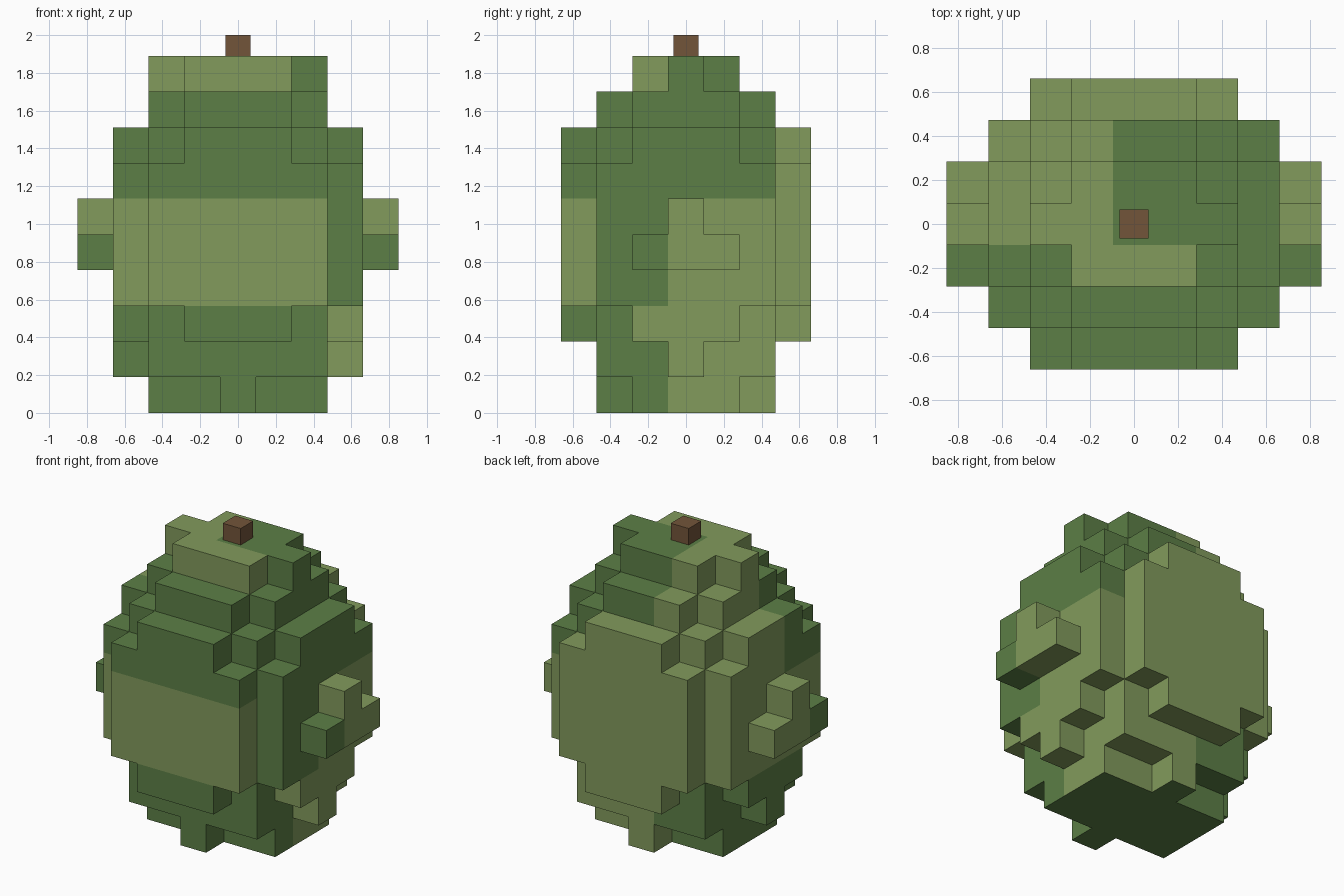
import bpy, bmesh
from mathutils import Vector

if "Cube" in bpy.data.objects:
    bpy.data.objects.remove(bpy.data.objects["Cube"])

V = 0.189  # block size


def material(name, rgb):
    m = bpy.data.materials.new(name)
    m.diffuse_color = (*rgb, 1)
    m.use_nodes = True
    m.node_tree.nodes["Principled BSDF"].inputs["Base Color"].default_value = m.diffuse_color
    return m


dark = material("dark green", (0.107, 0.212, 0.061))
light = material("light green", (0.223, 0.328, 0.107))
brown = material("stem brown", (0.171, 0.091, 0.042))

# Each layer, bottom to top: half-width in x for rows |y| = 0, 1, 2, 3
LAYERS = [
    [2, 2, 0],
    [3, 2, 2],
    [3, 3, 2, 1],
    [3, 3, 3, 2],
    [4, 4, 3, 2],
    [4, 3, 3, 2],
    [3, 3, 3, 2],
    [3, 3, 2, 1],
    [2, 2, 1],
    [2, 1],
]
blocks = {(x, y, z)
          for z, rows in enumerate(LAYERS)
          for y in range(1 - len(rows), len(rows))
          for x in range(-rows[abs(y)], rows[abs(y)] + 1)}


def is_light(x, y, z):
    """Patchwork of light and dark blocks by octant, with painted outer plates."""
    if y == 3:                          # back plate
        return True
    if z == 9 and y < 0:                # front of the cap
        return True
    if z <= 2:                          # lower third
        return (x >= 0 and y >= 0) or (x, y, z) == (3, -1, 2)
    if z <= 5:                          # middle third
        if abs(x) == 4:
            return y >= 0
        return x < 0 or y >= 0 or y == -3
    return x < 0 and y >= 0             # upper third


# Body: outer faces of the stacked blocks
bm = bmesh.new()
corners = {}


def vert(p):
    key = tuple(round(c * 2) for c in p)
    if key not in corners:
        corners[key] = bm.verts.new(p * V)
    return corners[key]


for b in sorted(blocks):
    centre = Vector((b[0], b[1], b[2] + 0.5))
    for axis in range(3):
        for sign in (-1, 1):
            n = Vector((0, 0, 0))
            n[axis] = sign
            if tuple(int(b[i] + n[i]) for i in range(3)) in blocks:
                continue
            u = Vector((0, 0, 0))
            u[(axis + 1) % 3] = 0.5
            w = n.cross(u)
            mid = centre + n * 0.5
            face = bm.faces.new([vert(mid + d) for d in (-u - w, u - w, u + w, w - u)])
            underside = b[2] == 0 and axis == 2 and sign < 0
            face.material_index = int(is_light(*b) and not underside)

mesh = bpy.data.meshes.new("fruit_body")
bm.to_mesh(mesh)
bm.free()
mesh.materials.append(dark)
mesh.materials.append(light)
body = bpy.data.objects.new("fruit_body", mesh)
bpy.context.collection.objects.link(body)

# Stem
bpy.ops.mesh.primitive_cube_add(size=1, location=(0, 0, 1.945))
stem = bpy.context.object
stem.name = "stem"
stem.scale = (0.132, 0.132, 0.11)
stem.data.materials.append(brown)
